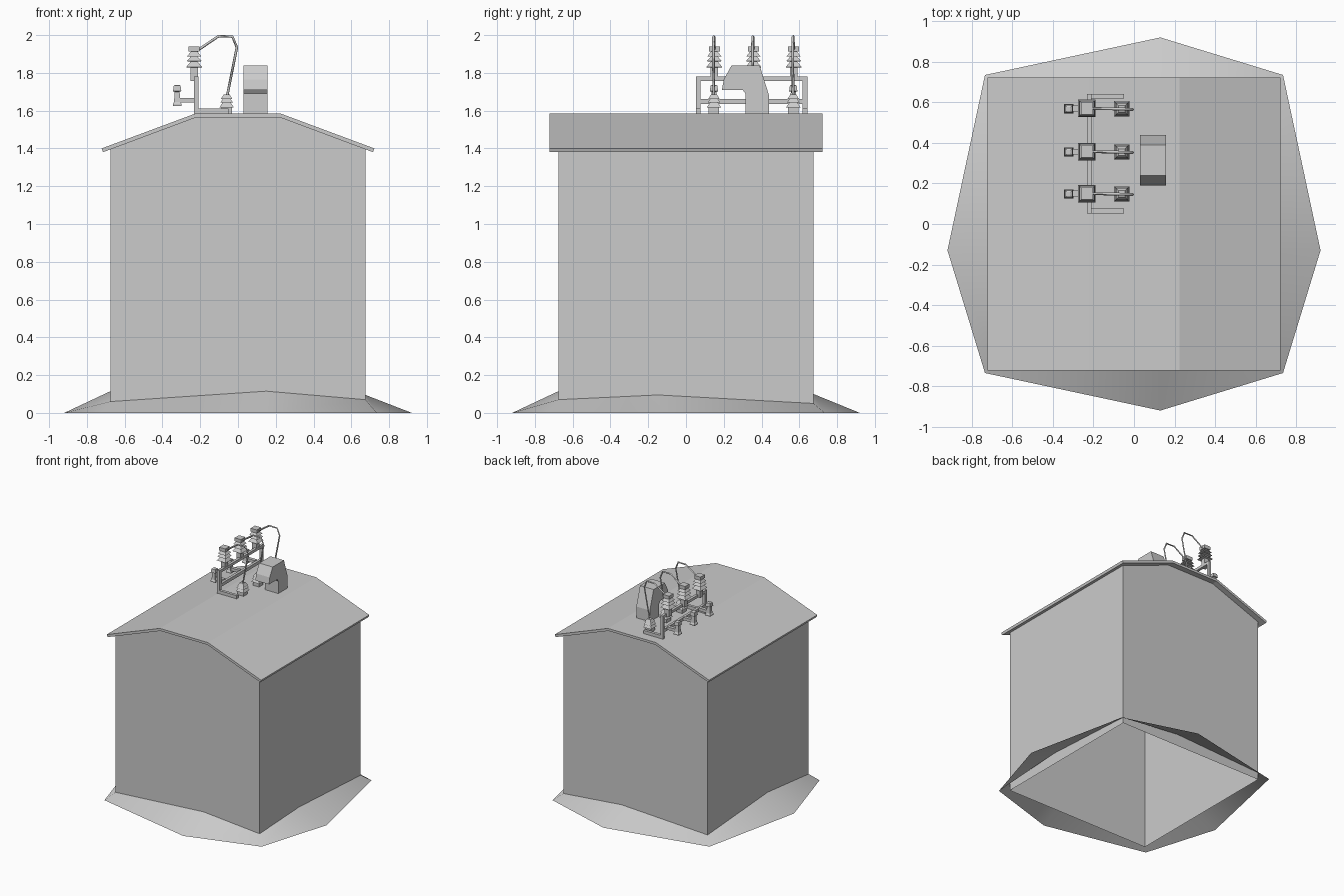
import bpy, bmesh, math

if "Cube" in bpy.data.objects:
    bpy.data.objects.remove(bpy.data.objects["Cube"])

def make(name, verts, faces, smooth=False):
    me = bpy.data.meshes.new(name)
    me.from_pydata(verts, [], faces)
    bm = bmesh.new()
    bm.from_mesh(me)
    bmesh.ops.recalc_face_normals(bm, faces=bm.faces)
    bm.to_mesh(me)
    bm.free()
    for p in me.polygons:
        p.use_smooth = smooth
    ob = bpy.data.objects.new(name, me)
    bpy.context.collection.objects.link(ob)
    return ob

def box(name, x0, x1, y0, y1, z0, z1):
    v = [(x, y, z) for x in (x0, x1) for y in (y0, y1) for z in (z0, z1)]
    f = [(0, 1, 3, 2), (4, 6, 7, 5), (0, 4, 5, 1), (2, 3, 7, 6), (0, 2, 6, 4), (1, 5, 7, 3)]
    return make(name, v, f)

def extrude(name, prof, axis, a, b):
    """Prism from a 2D profile, along x or y."""
    n = len(prof)
    place = (lambda p, t: (t, p[0], p[1])) if axis == 'x' else (lambda p, t: (p[0], t, p[1]))
    v = [place(p, t) for t in (a, b) for p in prof]
    f = [(i, (i + 1) % n, n + (i + 1) % n, n + i) for i in range(n)]
    f += [tuple(range(n)), tuple(range(n, 2 * n))]
    return make(name, v, f)

def square_stack(name, x, y, prof):
    """Square-section turned shape; profile is (half width, z)."""
    v = [(x + sx * h, y + sy * h, z) for h, z in prof
         for sx, sy in ((-1, -1), (1, -1), (1, 1), (-1, 1))]
    f = [(4 * k + i, 4 * k + (i + 1) % 4, 4 * k + 4 + (i + 1) % 4, 4 * k + 4 + i)
         for k in range(len(prof) - 1) for i in range(4)]
    m = 4 * (len(prof) - 1)
    f += [(0, 1, 2, 3), (m, m + 1, m + 2, m + 3)]
    return make(name, v, f)

def wire(name, pts, r):
    cu = bpy.data.curves.new(name, 'CURVE')
    cu.dimensions = '3D'
    cu.bevel_depth = r
    cu.bevel_resolution = 0
    cu.use_fill_caps = True
    sp = cu.splines.new('POLY')
    sp.points.add(len(pts) - 1)
    for p, c in zip(sp.points, pts):
        p.co = (*c, 1)
    ob = bpy.data.objects.new(name, cu)
    bpy.context.collection.objects.link(ob)
    bpy.ops.object.select_all(action='DESELECT')
    ob.select_set(True)
    bpy.context.view_layer.objects.active = ob
    bpy.ops.object.convert(target='MESH')

# Walls: open underneath, gabled ends under the roof
W = 0.675
gable = [(-W, 0), (W, 0), (W, 1.395), (0.22, 1.567), (-0.22, 1.567), (-W, 1.395)]
v = [(x, y, z) for y in (-W, W) for x, z in gable]
make("walls", v, [(0, 1, 2, 3, 4, 5), (6, 7, 8, 9, 10, 11), (1, 2, 8, 7), (0, 5, 11, 6)])

# Roof: bent slab with overhang
half = [(0.722, 1.40), (0.225, 1.585)]
under = [(0.715, 1.38), (0.22, 1.565)]
prof = half + [(-x, z) for x, z in half[::-1]] + [(-x, z) for x, z in under] + under[::-1]
extrude("roof", prof, 'y', -0.723, 0.723)

# Earth bank round the foot of the walls
inner = [(-W, -W, .06), (.15, -W, .115), (W, -W, .07), (W, -.15, .095),
         (W, W, .05), (.13, W, .10), (-W, W, .06), (-W, -.13, .115)]
outer = [(-.735, -.735, 0), (.13, -.92, 0), (.735, -.735, 0), (.92, -.13, 0),
         (.735, .735, 0), (.13, .92, 0), (-.735, .735, 0), (-.92, -.13, 0)]
make("earth_bank", outer + inner,
     [(i, (i + 1) % 8, 8 + (i + 1) % 8, 8 + i) for i in range(8)], smooth=True)

# Roof vent with hood open towards the front
extrude("roof_vent", [(.315, 1.575), (.44, 1.575), (.44, 1.68), (.39, 1.838), (.24, 1.838),
                      (.2, 1.765), (.19, 1.71), (.3, 1.71), (.315, 1.69)], 'x', .03, .157)

# Insulator frame
for i, y in enumerate((.053, .618)):
    box(f"frame_post_{i}", -.232, -.21, y, y + .024, 1.575, 1.78)
    box(f"frame_foot_{i}", -.21, -.05, y, y + .024, 1.583, 1.612)
box("frame_top_beam", -.232, -.21, .077, .618, 1.757, 1.78)
box("frame_middle_beam", -.232, -.21, .077, .618, 1.635, 1.662)

# Three phases: insulators, bracket and wire
upper = [(.016, 1.757), (.034, 1.76), (.034, 1.828), (.018, 1.828), (.043, 1.83), (.018, 1.86),
         (.04, 1.862), (.018, 1.886), (.037, 1.888), (.018, 1.912), (.029, 1.912), (.029, 1.94)]
upper[0:3] = [(.02, 1.757), (.02, 1.828)]
lower = [(.028, 1.575), (.028, 1.617), (.038, 1.617), (.022, 1.642), (.034, 1.642),
         (.02, 1.662), (.03, 1.662), (.016, 1.685)]
small = [(.023, 1.625), (.023, 1.635), (.017, 1.645), (.013, 1.70),
         (.022, 1.703), (.018, 1.732), (.01, 1.737)]
for i, y in enumerate((.15, .357, .57)):
    square_stack(f"upper_insulator_{i}", -.232, y, upper)
    square_stack(f"lower_insulator_{i}", -.06, y - .002, lower)
    square_stack(f"small_insulator_{i}", -.322, y - .002, small)
    box(f"bracket_{i}", -.315, -.23, y - .014, y + .014, 1.643, 1.668)
    wire(f"wire_{i}", [(-.22, y, 1.915), (-.105, y - .002, 1.993), (-.03, y - .004, 1.993),
                       (-.006, y - .005, 1.935), (-.058, y - .003, 1.675)], .007)
